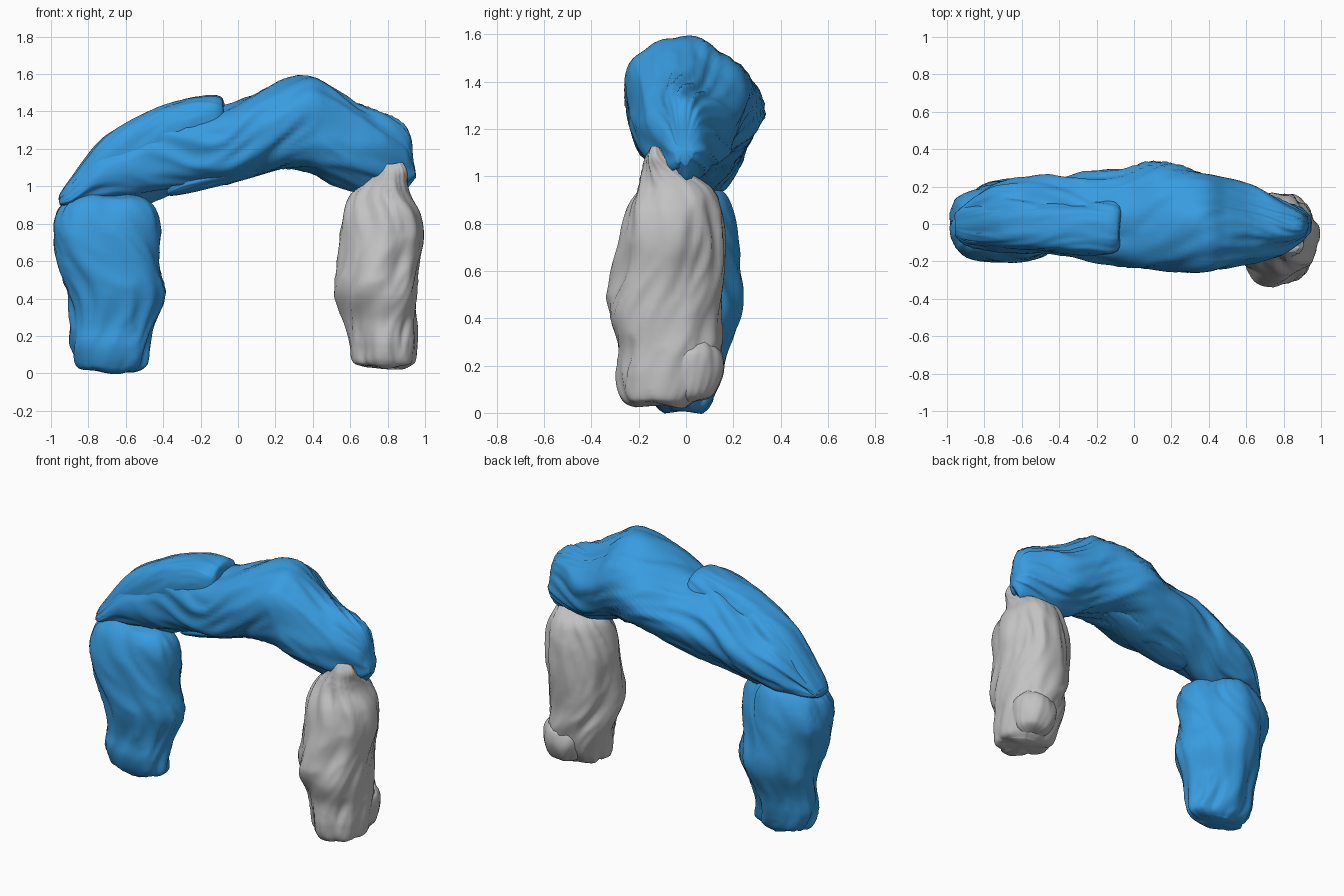
import bpy, bmesh, math
from mathutils import Vector, noise


def material(name, rgb):
    m = bpy.data.materials.new(name)
    m.diffuse_color = (*rgb, 1)
    return m


BLUE = material("sky blue", (0.04, 0.33, 0.74))
GREY = material("light grey", (0.54, 0.54, 0.54))


def spline(rows, t):
    # smooth interpolation through the station rows
    i = min(int(t), len(rows) - 2)
    f = t - i
    p = [rows[max(0, min(len(rows) - 1, k))] for k in (i - 1, i, i + 1, i + 2)]
    return [0.5 * (2 * b + (c - a) * f + (2 * a - 5 * b + 4 * c - d) * f * f
                   + (3 * b - a - 3 * c + d) * f ** 3) for a, b, c, d in zip(*p)]


def rock(name, rows, axis, mat, seed, amp=0.025, power=2.3, cuts=(0, 0, 0, 0),
         sides=72, steps=10):
    """Loft along axis; row = position, then low/high limits of the two other axes.
    cuts shave the four corners of the section: ++, -+, --, +-."""
    bm = bmesh.new()
    rings = []
    n = (len(rows) - 1) * steps
    for s in range(n + 1):
        c, a0, a1, b0, b1 = spline(rows, s / steps)
        ca, cb, ra, rb = (a0 + a1) / 2, (b0 + b1) / 2, (a1 - a0) / 2, (b1 - b0) / 2
        ring = []
        for k in range(sides):
            t = 2 * math.pi * k / sides
            u, v = math.cos(t), math.sin(t)
            e = 2 / power
            # long folds that twist slowly along the rock
            w = t + 0.5 * math.sin(c * 5 + seed)
            q = Vector((math.cos(w) * 1.9 + seed, math.sin(w) * 1.9, c * 2.6))
            d = noise.noise(q) + (0.3 - abs(noise.noise(q * 1.6))) * 0.9
            g = 1 + amp * d / max(0.12, (ra + rb) / 2)
            g *= 1 - cuts[int(4 * k / sides)] * abs(math.sin(2 * t))
            a = ca + ra * g * math.copysign(abs(u) ** e, u)
            b = cb + rb * g * math.copysign(abs(v) ** e, v)
            end = min(s, n - s) / steps
            c2 = c + 0.03 * noise.noise(Vector((a * 7, b * 7, seed))) * max(0, 1 - end)
            ring.append(bm.verts.new((a, b, c2) if axis == "z" else (c2, a, b)))
        rings.append(ring)
    for r, q in zip(rings, rings[1:]):
        for k in range(sides):
            j = (k + 1) % sides
            bm.faces.new((r[k], r[j], q[j], q[k]))
    # end caps
    for ring in (rings[0], rings[-1]):
        hub = bm.verts.new(sum((v.co for v in ring), Vector()) / sides)
        for k in range(sides):
            bm.faces.new((ring[k], ring[(k + 1) % sides], hub))
    bmesh.ops.recalc_face_normals(bm, faces=bm.faces)
    for f in bm.faces:
        f.smooth = True
    me = bpy.data.meshes.new(name)
    bm.to_mesh(me)
    bm.free()
    me.materials.append(mat)
    ob = bpy.data.objects.new(name, me)
    bpy.context.collection.objects.link(ob)
    return ob


# left pillar: z, x limits, y limits
rock("left_pillar", [
    (0.01, -0.80, -0.56, -0.09, 0.07), (0.04, -0.87, -0.49, -0.13, 0.11),
    (0.14, -0.90, -0.48, -0.17, 0.14), (0.26, -0.89, -0.46, -0.17, 0.17),
    (0.42, -0.91, -0.40, -0.19, 0.23), (0.58, -0.96, -0.42, -0.20, 0.23),
    (0.74, -0.99, -0.42, -0.20, 0.22), (0.86, -0.97, -0.44, -0.18, 0.19),
    (0.93, -0.91, -0.50, -0.14, 0.15), (0.96, -0.84, -0.58, -0.08, 0.09),
], "z", BLUE, 3.1, cuts=(0.20, 0.06, 0, -0.05))

# right pillar with a leaning peak at the front
rock("right_pillar", [
    (0.035, 0.68, 0.90, -0.20, 0.00), (0.06, 0.62, 0.94, -0.26, 0.05),
    (0.15, 0.60, 0.95, -0.28, 0.11), (0.28, 0.57, 0.95, -0.28, 0.14),
    (0.43, 0.53, 0.96, -0.33, 0.15), (0.58, 0.53, 0.97, -0.31, 0.16),
    (0.72, 0.54, 0.99, -0.28, 0.16), (0.85, 0.56, 0.97, -0.25, 0.15),
    (0.95, 0.61, 0.92, -0.20, 0.12), (1.02, 0.69, 0.90, -0.18, 0.02),
    (1.08, 0.74, 0.90, -0.17, -0.07), (1.12, 0.77, 0.88, -0.15, -0.10),
], "z", GREY, 7.4, cuts=(0.05, 0.05, 0.14, 0.0))

# foot lobe at the outer back of the right pillar
rock("right_foot_lobe", [
    (0.045, 0.77, 0.87, -0.02, 0.06), (0.08, 0.71, 0.93, -0.08, 0.12),
    (0.17, 0.68, 0.95, -0.11, 0.16), (0.25, 0.69, 0.95, -0.11, 0.15),
    (0.29, 0.74, 0.92, -0.05, 0.11),
], "z", GREY, 1.7, amp=0.01, power=2)

# arch body: x, y limits, z limits
rock("arch_body", [
    (-0.95, -0.06, 0.06, 0.90, 0.94), (-0.90, -0.11, 0.12, 0.89, 1.02),
    (-0.75, -0.14, 0.21, 0.90, 1.22), (-0.55, -0.16, 0.24, 0.91, 1.33),
    (-0.35, -0.18, 0.26, 0.97, 1.40), (-0.08, -0.22, 0.29, 1.01, 1.43),
    (0.15, -0.25, 0.34, 1.07, 1.53), (0.37, -0.26, 0.28, 1.08, 1.59),
    (0.50, -0.24, 0.23, 1.03, 1.53), (0.65, -0.20, 0.19, 0.98, 1.44),
    (0.80, -0.15, 0.13, 0.98, 1.38), (0.90, -0.09, 0.08, 1.00, 1.31),
    (0.94, -0.05, 0.03, 1.05, 1.18),
], "x", BLUE, 5.2, amp=0.03, power=2.2, cuts=(0.13, 0, 0.03, 0.05))

# slab lying on the upper left of the arch, with a blunt end near the middle
rock("upper_left_slab", [
    (-0.95, -0.06, 0.06, 0.90, 0.95), (-0.89, -0.09, 0.09, 0.92, 1.05),
    (-0.72, -0.12, 0.11, 0.98, 1.26), (-0.50, -0.14, 0.12, 1.08, 1.39),
    (-0.30, -0.16, 0.12, 1.16, 1.46), (-0.15, -0.16, 0.12, 1.22, 1.485),
    (-0.09, -0.14, 0.11, 1.25, 1.475), (-0.06, -0.10, 0.07, 1.30, 1.44),
], "x", BLUE, 9.3, amp=0.012, power=2.7)

# thin wedge under the middle of the arch
rock("under_ledge", [
    (-0.38, -0.03, 0.06, 0.95, 0.98), (-0.32, -0.09, 0.12, 0.955, 1.05),
    (-0.15, -0.12, 0.15, 0.99, 1.13), (0.05, -0.12, 0.16, 1.04, 1.20),
    (0.25, -0.05, 0.10, 1.10, 1.22),
], "x", BLUE, 2.6, amp=0.01)
